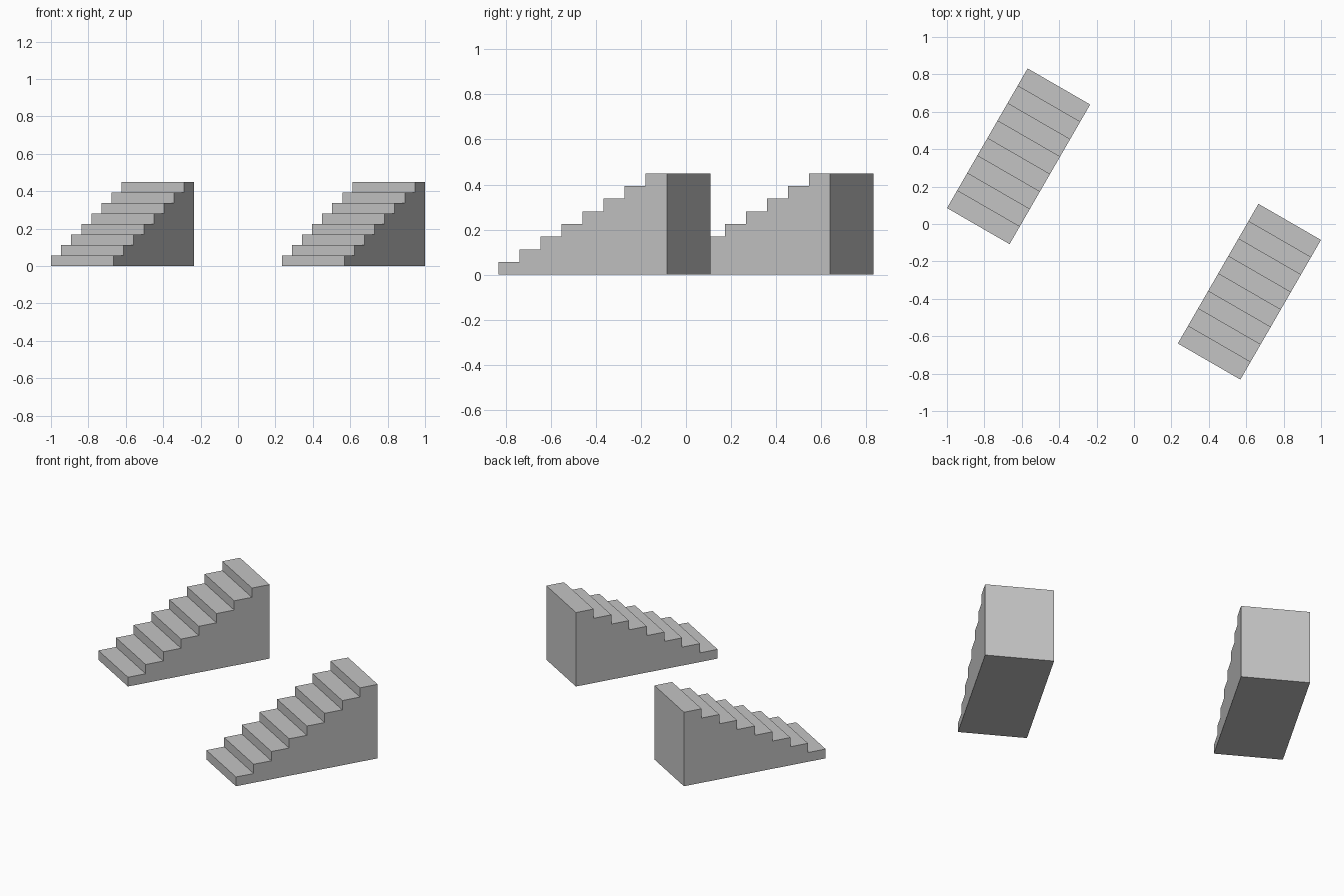
import bpy
import bmesh
from math import radians
from mathutils import Vector

cube = bpy.data.objects.get("Cube")
if cube:
    bpy.data.objects.remove(cube, do_unlink=True)

STEPS = 8
WIDTH, LENGTH, HEIGHT = 0.386, 0.862, 0.45

# Plain grey stone
stone = bpy.data.materials.new("grey_stone")
stone.use_nodes = True
colour = (0.55, 0.55, 0.55, 1)
stone.diffuse_color = colour
stone.node_tree.nodes["Principled BSDF"].inputs["Base Color"].default_value = colour


def staircase(name, x, y):
    """Solid flight: a stepped side profile extruded across its width."""
    run, rise = LENGTH / STEPS, HEIGHT / STEPS
    profile = [(0, 0)]
    for i in range(STEPS):
        profile += [(i * run, (i + 1) * rise), ((i + 1) * run, (i + 1) * rise)]
    profile.append((LENGTH, 0))
    # The riser of each step starts at the end of the tread below it
    bm = bmesh.new()
    side = bm.faces.new([bm.verts.new((-WIDTH / 2, py - LENGTH / 2, pz))
                         for py, pz in profile])
    extruded = bmesh.ops.extrude_face_region(bm, geom=[side], use_keep_orig=True)
    moved = [v for v in extruded["geom"] if isinstance(v, bmesh.types.BMVert)]
    bmesh.ops.translate(bm, verts=moved, vec=Vector((WIDTH, 0, 0)))
    bmesh.ops.recalc_face_normals(bm, faces=bm.faces)
    mesh = bpy.data.meshes.new(name)
    bm.to_mesh(mesh)
    bm.free()
    mesh.materials.append(stone)
    obj = bpy.data.objects.new(name, mesh)
    obj.location = (x, y, 0)
    obj.rotation_euler.z = radians(-30)
    bpy.context.collection.objects.link(obj)
    return obj


# Two matching flights, set diagonally apart
staircase("right_staircase", -0.617, 0.362)
staircase("left_staircase", 0.617, -0.362)
